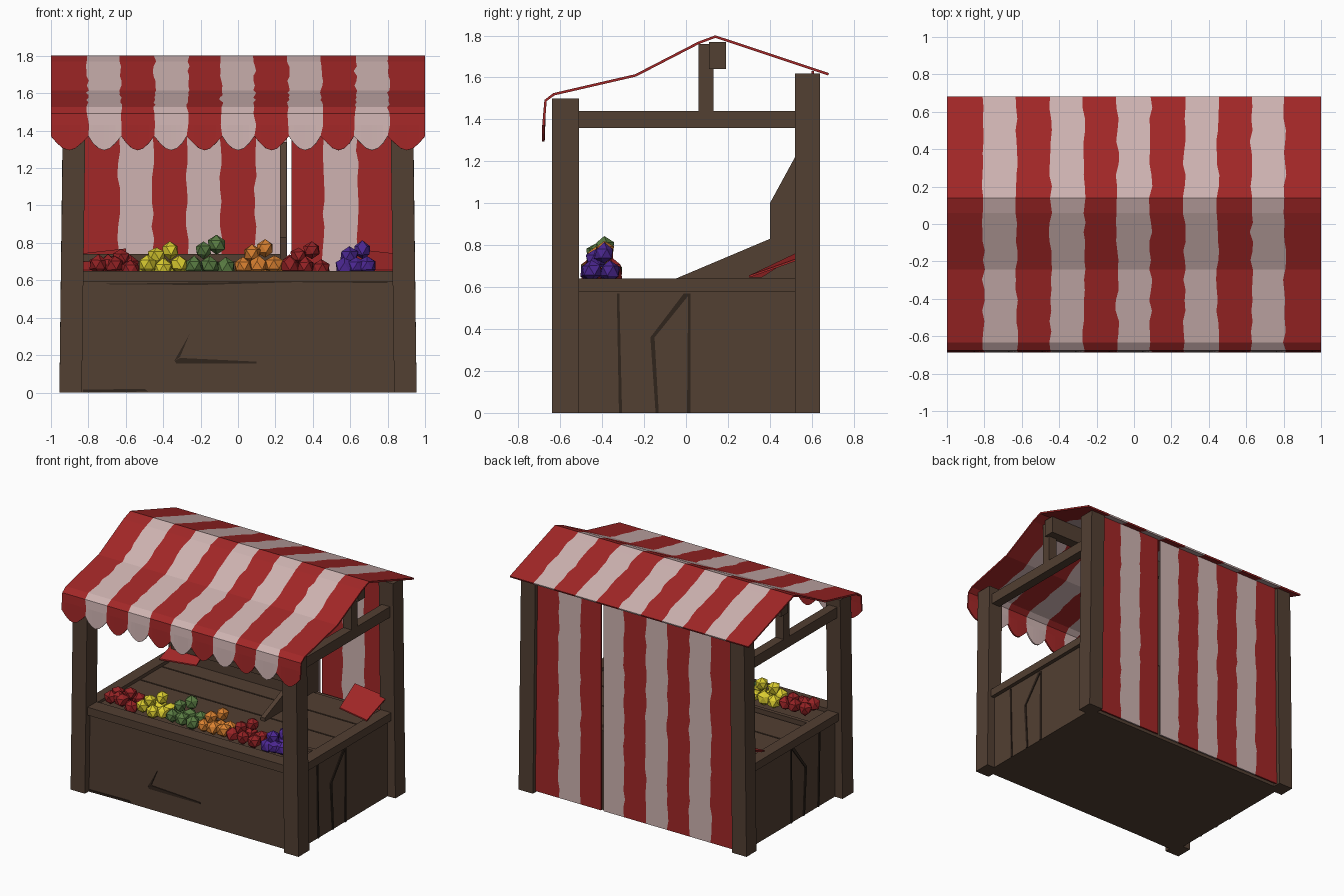
import bpy, bmesh, math, random
from mathutils import Vector

random.seed(4)
if "Cube" in bpy.data.objects:
    bpy.data.objects.remove(bpy.data.objects["Cube"], do_unlink=True)


def material(name, *rgb):
    m = bpy.data.materials.new(name)
    m.use_nodes = True
    m.diffuse_color = (*rgb, 1)
    m.node_tree.nodes["Principled BSDF"].inputs["Base Color"].default_value = (*rgb, 1)
    return m


WOOD = material("brown wood", .085, .05, .032)
DARK = material("dark wood", .03, .018, .012)
RED = material("red cloth", .36, .02, .02)
PALE = material("pale cloth", .62, .45, .44)
APPLE = material("apple red", .3, .016, .018)
YELLOW = material("yellow", .72, .62, .03)
GREEN = material("green", .1, .2, .055)
ORANGE = material("orange", .7, .22, .03)
PURPLE = material("purple", .07, .02, .28)


def make(name, bm, *mats):
    bmesh.ops.recalc_face_normals(bm, faces=bm.faces)
    me = bpy.data.meshes.new(name)
    bm.to_mesh(me)
    bm.free()
    for m in mats:
        me.materials.append(m)
    ob = bpy.data.objects.new(name, me)
    bpy.context.collection.objects.link(ob)
    return ob


def box(name, x, y, z, mat=WOOD, lean=0):
    """Box from ranges; the top shifts along x by lean."""
    bm = bmesh.new()
    bmesh.ops.create_cube(bm, size=1)
    for v in bm.verts:
        top = v.co.z > 0
        v.co = Vector((x[v.co.x > 0] + lean * top, y[v.co.y > 0], z[top]))
    return make(name, bm, mat)


def plate(name, points, mat, push):
    """Flat polygon pushed out into a slab."""
    bm = bmesh.new()
    f = bm.faces.new([bm.verts.new(p) for p in points])
    ext = bmesh.ops.extrude_face_region(bm, geom=[f])
    for v in ext["geom"]:
        if isinstance(v, bmesh.types.BMVert):
            v.co += Vector(push)
    return make(name, bm, mat)


def cloth(name, columns, rows, point, stripe):
    """Striped sheet; point(i, j) places vertices, stripe(i) picks the colour."""
    bm = bmesh.new()
    grid = [[bm.verts.new(point(i, j)) for i in range(columns + 1)] for j in range(rows + 1)]
    for j in range(rows):
        for i in range(columns):
            a, b = grid[j], grid[j + 1]
            f = bm.faces.new((a[i], a[i + 1], b[i + 1], b[i]))
            f.material_index = stripe(i)
    ob = make(name, bm, RED, PALE)
    mod = ob.modifiers.new("thickness", "SOLIDIFY")
    mod.thickness = .012
    mod.offset = 0
    return ob


# Counter body and top rails
box("counter_body", (-.89, .89), (-.59, .58), (0, .6))
box("front_rail", (-.84, .84), (-.62, -.51), (.59, .65))
box("tray_divider", (-.84, .84), (-.29, -.26), (.58, .64))
box("fruit_tray", (-.84, .84), (-.51, -.29), (.59, .62))
box("back_shelf", (-.84, .23), (.4, .52), (.7, .74))
box("back_shelf_support", (-.84, .23), (.42, .46), (.6, .7))
for k in range(3):
    box(f"top_plank_{k}", (-.84, .84), (-.24 + .26 * k, .01 + .26 * k), (.59, .615))

# Posts, side rails and roof frame, on both sides
for side, s in (("left", 1), ("right", -1)):
    xs = sorted((.835 * s, .955 * s))
    box(f"{side}_front_post", xs, (-.64, -.51), (0, 1.5), lean=-.02 * s)
    box(f"{side}_back_post", xs, (.52, .64), (0, 1.62), lean=-.02 * s)
    rail = sorted((.83 * s, .92 * s))
    box(f"{side}_side_rail", rail, (-.52, .53), (.58, .64))
    beam = sorted((.84 * s, .91 * s))
    box(f"{side}_top_beam", beam, (-.52, .53), (1.36, 1.44))
    box(f"{side}_king_post", beam, (.06, .13), (1.43, 1.76))
    # Plank seams on the side panel
    x = .89 * s
    for k, seam in enumerate((
            [(-.33, .57), (-.318, .57), (-.305, 0), (-.32, 0)],
            [(-.01, .57), (.02, .57), (-.15, .36), (-.17, .36)],
            [(-.17, .36), (-.15, .36), (-.13, 0), (-.145, 0)],
            [(.01, .57), (.022, .57), (.022, 0), (.005, 0)])):
        plate(f"{side}_seam_{k}", [(x, y, z) for y, z in seam], DARK, (.006 * s, 0, 0))
    # Cloth draped over the back corner
    plate(f"{side}_cloth_drape", [(.87 * s, .3, .645), (.87 * s, .54, .73),
                                  (.6 * s, .54, .76), (.6 * s, .36, .645)], RED, (0, 0, .01))

box("ridge_beam", (-.93, .93), (.11, .19), (1.64, 1.77))

# Brace board standing by the curtain slit
plate("curtain_brace", [(.225, y, z) for y, z in (
    (-.05, .6), (-.05, .64), (.4, .83), (.4, 1), (.52, 1.22), (.59, 1.34), (.59, .6))],
    WOOD, (.035, 0, 0))

# Cracks on the front panel
for k, crack in enumerate((
        [(-.34, .17), (-.26, .31), (-.31, .19)],
        [(-.34, .17), (-.31, .185), (.1, .165), (.1, .155), (-.33, .155)],
        [(-.83, .58), (.8, .6), (.8, .585), (.3, .59), (-.2, .575)],
        [(-.83, 0), (-.83, .015), (-.5, .02), (-.48, .005)])):
    plate(f"front_crack_{k}", [(x, -.59, z) for x, z in crack], DARK, (0, -.006, 0))

# Awning with a scalloped front valance
outline = [(.68, 1.615), (.2, 1.775), (.14, 1.795), (.06, 1.765), (-.24, 1.61),
           (-.63, 1.52), (-.67, 1.49), (-.68, 1.37)]
profile = []
for a, b in zip(outline, outline[1:]):
    steps = max(1, round(math.dist(a, b) / .06))
    profile += [Vector(a).lerp(Vector(b), k / steps) for k in range(steps)]
profile.append(Vector(outline[-1]))
STRIPES, PER = 11, 6
EDGES = [-1 + .195 * (i > 0) + .179 * max(0, i - 1) for i in range(STRIPES)] + [1]


def awning_point(i, j):
    k, t = divmod(i, PER)
    x = EDGES[k] + (EDGES[min(k + 1, STRIPES)] - EDGES[k]) * t / PER
    if t == 0 and 0 < k < STRIPES:
        x += random.uniform(-.009, .009)
    y, z = profile[j]
    if j == len(profile) - 1:
        z -= .075 * math.sin(math.pi * t / PER)
    return x, y, z


cloth("striped_awning", STRIPES * PER, len(profile) - 1, awning_point,
      lambda i: (i // PER) % 2)

# Back curtain in two parts with a slit between them
WIDTH = 1.64 / 9


def curtain(name, first, last, left, right):
    def point(i, j):
        x = -.82 + WIDTH * (first + i)
        if i == 0:
            x = left
        elif i == last - first:
            x = right
        else:
            x += random.uniform(-.008, .008)
        return x, .605, .01 + 1.62 * j / 24
    cloth(name, last - first, 24, point, lambda i: (first + i) % 2)


curtain("curtain_wide", 0, 6, -.85, .262)
curtain("curtain_narrow", 6, 9, .285, .85)


# Piles of faceted fruit
def fruit(name, x, y, z, r, mat):
    bm = bmesh.new()
    bmesh.ops.create_icosphere(bm, subdivisions=1, radius=r)
    spin = random.uniform(0, 6)
    for v in bm.verts:
        v.co *= random.uniform(.88, 1.1)
        c, s = math.cos(spin), math.sin(spin)
        v.co = Vector((x + c * v.co.x - s * v.co.y, y + s * v.co.x + c * v.co.y, z + v.co.z))
    make(name, bm, mat)


PILES = (("red_fruit", -.66, .72, APPLE), ("yellow_fruit", -.4, .76, YELLOW),
         ("green_fruit", -.15, .79, GREEN), ("orange_fruit", .11, .77, ORANGE),
         ("cherry_fruit", .36, .76, APPLE), ("purple_fruit", .63, .76, PURPLE))
for name, x, top, mat in PILES:
    w = .06 if mat == PURPLE else .085
    for k in range(6):
        fruit(f"{name}_{k}", x + w * (k % 3 - 1), -.45 + .09 * (k // 3) + random.uniform(-.01, .01),
              .67 + random.uniform(-.01, .015), .052, mat)
    for k in (-1, 1):
        fruit(f"{name}_top_{k}", x + .035 * k, -.41 + .02 * k, top - .015 + .015 * k, .05, mat)
